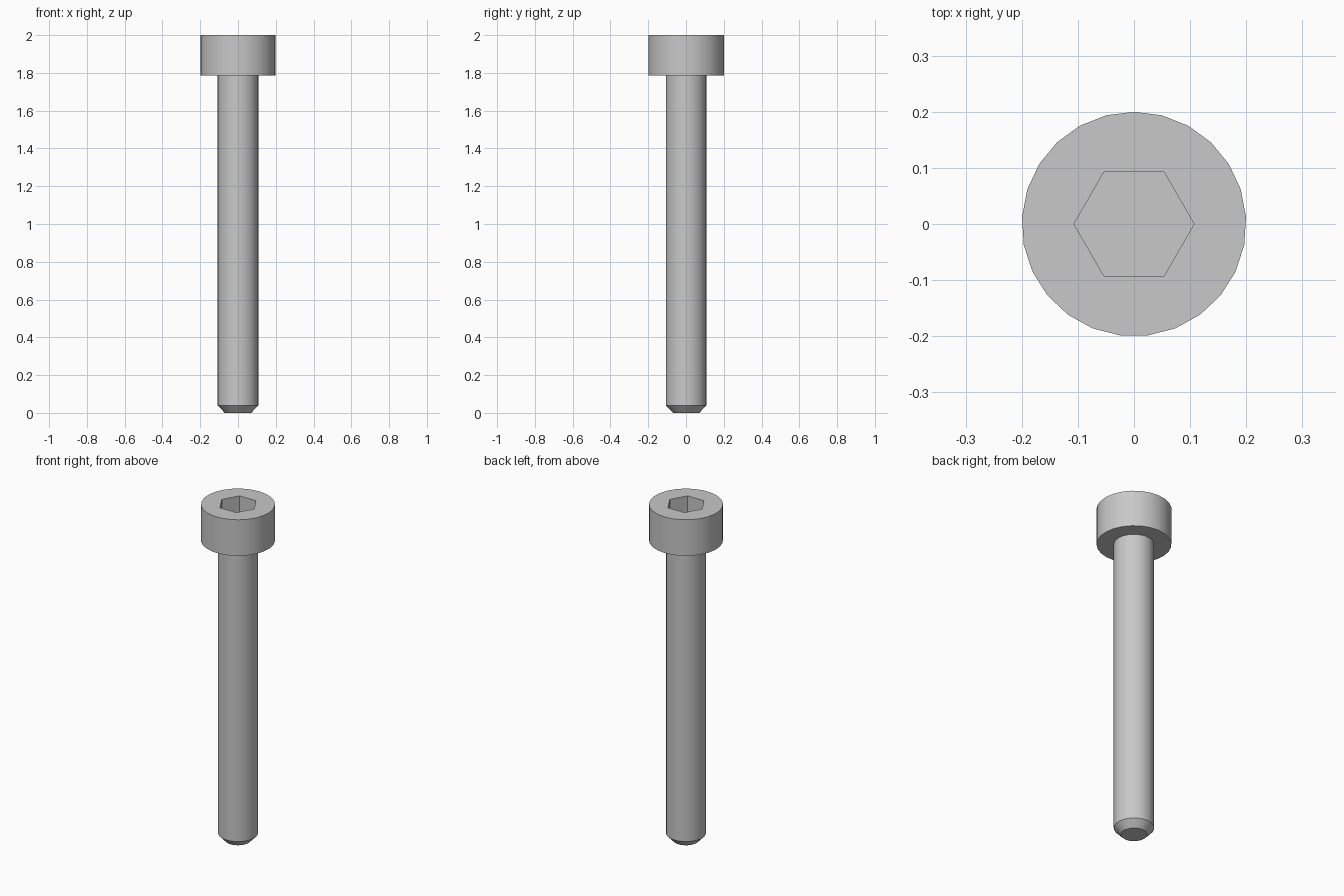
import bpy
import bmesh
from math import cos, sin, pi, radians

cube = bpy.data.objects.get("Cube")
if cube:
    bpy.data.objects.remove(cube, do_unlink=True)

SIDES = 25
TOP = 2.0
SOCKET_DEPTH = 0.107

# Plain steel grey
steel = bpy.data.materials.new("steel_grey")
steel.use_nodes = True
grey = (0.58, 0.58, 0.58, 1)
steel.diffuse_color = grey
steel.node_tree.nodes["Principled BSDF"].inputs["Base Color"].default_value = grey


def ring(bm, radius, z, sides, start):
    return [bm.verts.new((radius * cos(start + 2 * pi * i / sides),
                          radius * sin(start + 2 * pi * i / sides), z))
            for i in range(sides)]


def loft(bm, rings):
    for low, high in zip(rings, rings[1:]):
        n = len(low)
        for i in range(n):
            j = (i + 1) % n
            bm.faces.new((low[i], low[j], high[j], high[i]))


bm = bmesh.new()

# Chamfered tip, shank and cylindrical head
profile = [(0.07, 0), (0.108, 0.04), (0.108, 1.785), (0.2, 1.785), (0.2, TOP)]
body = [ring(bm, r, z, SIDES, pi / 2) for r, z in profile]
loft(bm, body)
bm.faces.new(body[0])

# Hexagonal socket with a flat floor
socket = [ring(bm, 0.107, z, 6, 0) for z in (TOP - SOCKET_DEPTH, TOP)]
loft(bm, socket)
bm.faces.new(socket[0])

# Flat top between the head's rim and the socket
rim = [e for e in bm.edges if e.is_boundary]
bmesh.ops.triangle_fill(bm, edges=rim, use_beauty=True, use_dissolve=False)
bmesh.ops.recalc_face_normals(bm, faces=bm.faces[:])

mesh = bpy.data.meshes.new("socket_head_bolt")
bm.to_mesh(mesh)
bm.free()
mesh.materials.append(steel)
bolt = bpy.data.objects.new("socket_head_bolt", mesh)
bpy.context.collection.objects.link(bolt)

# Smooth round sides with crisp rims
bpy.ops.object.select_all(action='DESELECT')
bolt.select_set(True)
bpy.context.view_layer.objects.active = bolt
bpy.ops.object.shade_smooth_by_angle(angle=radians(30))
